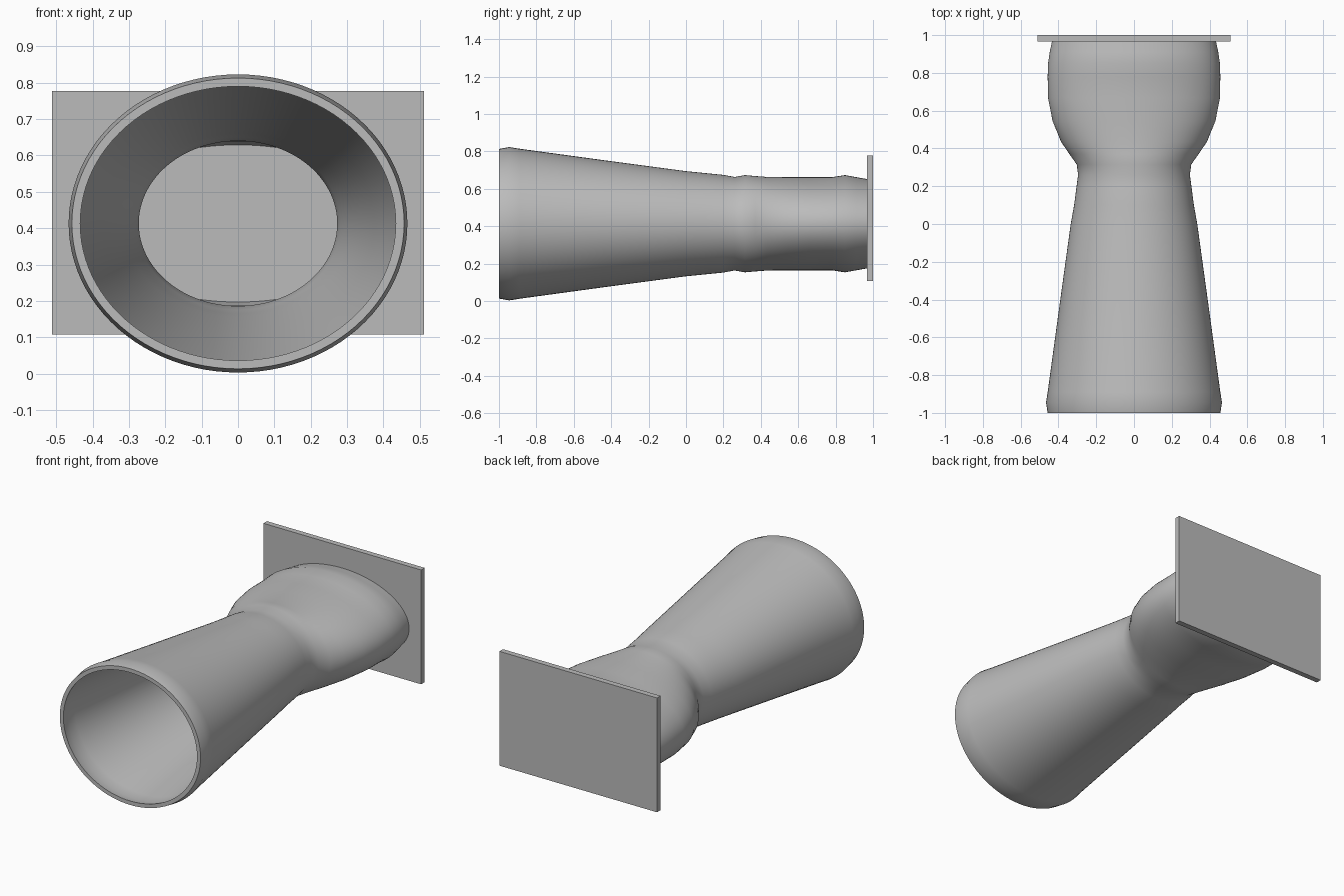
import bpy, bmesh, math

if "Cube" in bpy.data.objects:
    bpy.data.objects.remove(bpy.data.objects["Cube"])

CENTRE_Z = 0.413
WALL = 0.023
SIDES = 96

grey = bpy.data.materials.new("plain grey")
grey.diffuse_color = (0.5, 0.5, 0.5, 1)
grey.use_nodes = True
grey.node_tree.nodes["Principled BSDF"].inputs["Base Color"].default_value = grey.diffuse_color

# Oval sections along the tube: y, half width, half height
SECTIONS = [
    (-1.0, 0.457, 0.400), (-0.945, 0.466, 0.410), (-0.89, 0.457, 0.401),
    (-0.45, 0.397, 0.341), (0.0, 0.335, 0.281), (0.10, 0.317, 0.271),
    (0.20, 0.304, 0.261), (0.26, 0.296, 0.250), (0.315, 0.303, 0.260),
    (0.37, 0.342, 0.255), (0.435, 0.386, 0.250), (0.545, 0.431, 0.249),
    (0.667, 0.455, 0.249), (0.78, 0.457, 0.249), (0.85, 0.455, 0.260),
    (0.91, 0.446, 0.249), (0.968, 0.434, 0.239),
]


def finish(name, bm):
    bmesh.ops.recalc_face_normals(bm, faces=bm.faces)
    mesh = bpy.data.meshes.new(name)
    bm.to_mesh(mesh)
    bm.free()
    mesh.materials.append(grey)
    obj = bpy.data.objects.new(name, mesh)
    bpy.context.collection.objects.link(obj)
    return obj


def oval(bm, y, rx, rz):
    return [bm.verts.new((rx * math.cos(a), y, CENTRE_Z + rz * math.sin(a)))
            for a in (2 * math.pi * i / SIDES for i in range(SIDES))]


# Hollow tube: outer skin from front to back, inner skin back again, closed by both rims
bm = bmesh.new()
rings = [oval(bm, *s) for s in SECTIONS]
rings += [oval(bm, y, rx - WALL, rz - WALL) for y, rx, rz in reversed(SECTIONS)]
for k, ring in enumerate(rings):
    nxt = rings[(k + 1) % len(rings)]
    for i in range(SIDES):
        j = (i + 1) % SIDES
        bm.faces.new((ring[i], ring[j], nxt[j], nxt[i]))
tube = finish("flared_tube", bm)
bpy.context.view_layer.objects.active = tube
tube.select_set(True)
bpy.ops.object.shade_smooth_by_angle(angle=math.radians(45))

# Flat plate closing the back end
bm = bmesh.new()
bmesh.ops.create_cube(bm, size=1)
bmesh.ops.scale(bm, vec=(1.024, 0.033, 0.671), verts=bm.verts)
bmesh.ops.translate(bm, vec=(0, 0.9835, 0.4425), verts=bm.verts)
finish("back_plate", bm)
